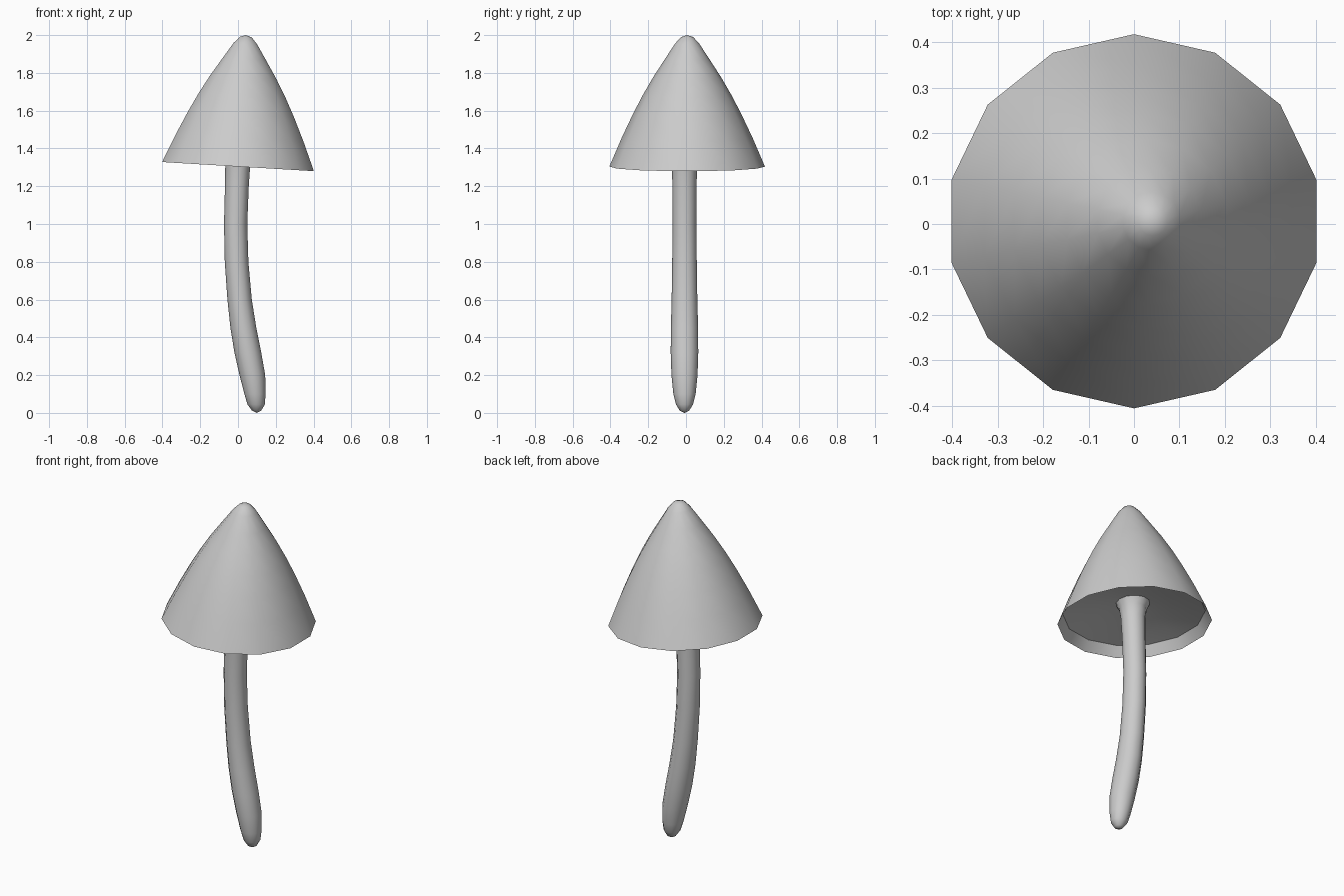
import bpy, bmesh, math

if "Cube" in bpy.data.objects:
    bpy.data.objects.remove(bpy.data.objects["Cube"])


def loft(name, rings, sides, phase, sharp):
    """Skin a stack of rings (x, y, z, radius x, radius y, tilt) into a closed mesh."""
    bm = bmesh.new()
    rows = []
    for cx, cy, z, rx, ry, tilt in rings:
        if rx == 0:
            rows.append([bm.verts.new((cx, cy, z))])
            continue
        row = []
        for i in range(sides):
            a = phase + math.tau * i / sides
            dx = rx * math.cos(a)
            row.append(bm.verts.new((cx + dx, cy + ry * math.sin(a), z - tilt * dx)))
        rows.append(row)
    for lo, hi in zip(rows, rows[1:]):
        for i in range(sides):
            j = (i + 1) % sides
            quad = [lo[i % len(lo)], lo[j % len(lo)], hi[j % len(hi)], hi[i % len(hi)]]
            bm.faces.new(list(dict.fromkeys(quad)))
    bmesh.ops.recalc_face_normals(bm, faces=bm.faces)
    mesh = bpy.data.meshes.new(name)
    bm.to_mesh(mesh)
    bm.free()
    obj = bpy.data.objects.new(name, mesh)
    bpy.context.collection.objects.link(obj)
    bpy.ops.object.select_all(action='DESELECT')
    obj.select_set(True)
    bpy.context.view_layer.objects.active = obj
    bpy.ops.object.shade_smooth_by_angle(angle=math.radians(sharp))
    return obj


# Cap: bell leaning slightly to +x; outer skin, inner rim wall, shallow gill ceiling
TILT = 0.06
cap_profile = [
    (0, 2.0), (0.032, 1.990), (0.064, 1.955), (0.117, 1.874), (0.180, 1.777),
    (0.235, 1.682), (0.287, 1.582), (0.347, 1.455), (0.412, 1.304),
    (0.380, 1.362), (0.30, 1.383), (0.20, 1.405), (0.09, 1.425), (0, 1.43),
]
loft("mushroom_cap",
     [(TILT * (z - 1.304), 0.006, z, r, r, TILT) for r, z in cap_profile],
     14, math.pi / 2, 40)

# Stem: curved stalk with rounded foot, flaring into the underside of the cap
# (z, left x, right x, half depth in y)
stem_sections = [
    (0.012, 0.074, 0.123, 0.025), (0.045, 0.050, 0.142, 0.045), (0.10, 0.034, 0.146, 0.059),
    (0.20, 0.008, 0.144, 0.069), (0.32, -0.019, 0.123, 0.073), (0.45, -0.040, 0.097, 0.072),
    (0.60, -0.056, 0.073, 0.068), (0.80, -0.070, 0.055, 0.065), (1.00, -0.074, 0.049, 0.063),
    (1.20, -0.069, 0.057, 0.064), (1.33, -0.067, 0.066, 0.067), (1.39, -0.073, 0.077, 0.075),
    (1.43, -0.090, 0.098, 0.094),
]
rings = [(0.1, -0.008, 0, 0, 0, 0)]
rings += [((l + r) / 2, -0.008, z, (r - l) / 2, d, 0) for z, l, r, d in stem_sections]
rings += [(0.01, -0.008, 1.435, 0, 0, 0)]
loft("mushroom_stem", rings, 12, 0, 60)
